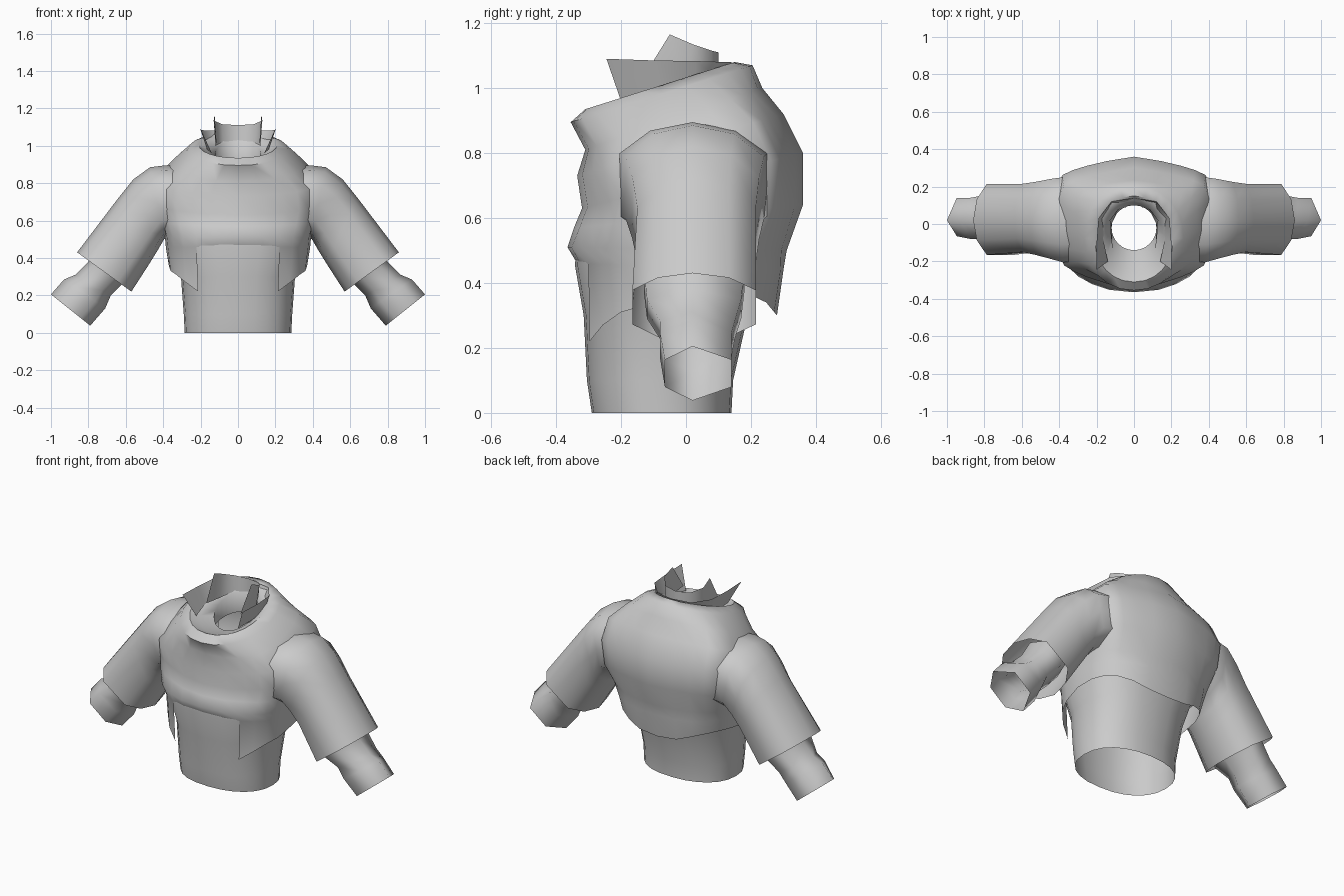
import bpy, bmesh, math
from mathutils import Vector

if "Cube" in bpy.data.objects:
    bpy.data.objects.remove(bpy.data.objects["Cube"])

cloth = bpy.data.materials.new("grey cloth")
cloth.diffuse_color = (0.6, 0.6, 0.6, 1)
cloth.use_nodes = True
cloth.node_tree.nodes["Principled BSDF"].inputs["Base Color"].default_value = cloth.diffuse_color


def finish(name, rows, closed=True, skip=None, angle=60, flip=False):
    """Skin rows of points into a smooth open surface."""
    bm = bmesh.new()
    grid = [[bm.verts.new(p) for p in row] for row in rows]
    n = len(rows[0])
    for i in range(len(rows) - 1):
        for j in range(n if closed else n - 1):
            if skip and skip(i, j):
                continue
            k = (j + 1) % n
            bm.faces.new((grid[i][j], grid[i][k], grid[i + 1][k], grid[i + 1][j]))
    bmesh.ops.delete(bm, geom=[v for v in bm.verts if not v.link_faces], context='VERTS')
    if flip:
        bmesh.ops.reverse_faces(bm, faces=bm.faces[:])
    me = bpy.data.meshes.new(name)
    bm.to_mesh(me)
    bm.free()
    ob = bpy.data.objects.new(name, me)
    me.materials.append(cloth)
    bpy.context.collection.objects.link(ob)
    bpy.ops.object.select_all(action='DESELECT')
    ob.select_set(True)
    bpy.context.view_layer.objects.active = ob
    bpy.ops.object.shade_smooth_by_angle(angle=math.radians(angle))
    return ob


N = 24
# Chest and back flatten out towards the shoulders (depth at each 15 degrees)
CHEST = [1, 0.95, 0.85, 0.75, 0.64, 0.38, 0]
BACK = [1, 0.93, 0.86, 0.79, 0.71, 0.42, 0]


def ring(hw, yf, zf, yb, zb, e=0.8, wedge=0.0):
    """Tilted rounded ring; column 0 is the front centre."""
    pts = []
    for j in range(N):
        a = 2 * math.pi * j / N
        s, c = math.sin(a), -math.cos(a)
        x = hw * math.copysign(abs(s) ** e, s)
        d = math.copysign(abs(c) ** e, c)
        m = min(j, N - j)
        w = -CHEST[m] if m <= 6 else BACK[12 - m]
        d += (w - d) * wedge
        t = (1 + d) / 2
        pts.append(Vector((x, yf + (yb - yf) * t, zf + (zb - zf) * t)))
    return pts


# Jacket body, from inside the neck over the collar rim down to the hem
body = [
    ring(0.13, -0.15, 0.80, 0.11, 0.90, 1),
    ring(0.12, -0.14, 0.89, 0.10, 1.03, 1),
    ring(0.165, -0.25, 0.91, 0.125, 1.05, 1),
    ring(0.21, -0.31, 0.935, 0.15, 1.08, 0.95),
    ring(0.265, -0.355, 0.895, 0.205, 1.07, 0.95),
    ring(0.34, -0.31, 0.81, 0.235, 1.00, 0.8, 0.5),
    ring(0.42, -0.335, 0.73, 0.30, 0.92, 0.8, 1),
    ring(0.43, -0.32, 0.63, 0.36, 0.80, 0.8, 1),
    ring(0.41, -0.345, 0.57, 0.36, 0.64, 0.8, 1),
    ring(0.39, -0.365, 0.51, 0.31, 0.50, 0.8, 0.5),
    ring(0.385, -0.335, 0.46, 0.30, 0.44),
]
# Hem height by column: front panel tip, side, back
hem = ring(0.37, -0.33, 0, 0.28, 0)
heights = [0.22, 0.22, 0.22, 0.27, 0.31, 0.33, 0.36, 0.37, 0.37, 0.36, 0.34, 0.31, 0.30]
for j, p in enumerate(hem):
    p.z = heights[min(j, N - j)]
body.append(hem)
finish("jacket_body", body, flip=True,
       skip=lambda i, j: i == 10 and (j < 2 or j >= N - 2))

# Undershirt, open at the waist, meeting the jacket under the chest
finish("undershirt", [
    ring(0.36, -0.335, 0.53, 0.25, 0.53),
    ring(0.345, -0.342, 0.455, 0.23, 0.45, 0.8),
    ring(0.305, -0.315, 0.30, 0.19, 0.30, 0.85),
    ring(0.29, -0.305, 0.10, 0.145, 0.10, 0.88),
    ring(0.285, -0.29, 0.0, 0.14, 0.0, 0.88),
], flip=True)


def sleeve_ring(xt, zt, xb, zb, yf, yb, k, n):
    """Ring between an upper and a lower point of the arm outline."""
    top, bot = Vector((xt, 0.02, zt)), Vector((xb, 0.02, zb))
    pts = []
    for j in range(n):
        a = 2 * math.pi * j / n
        p = bot.lerp(top, (1 + math.cos(a)) / 2)
        s = math.sin(a)
        w = math.copysign(min(1, abs(s) / k), s)
        p.y = 0.02 + (w * (yb - 0.02) if w > 0 else -w * (yf - 0.02))
        pts.append(p)
    return pts


# Wide upper sleeves and narrow lower sleeves
upper = [
    (0.30, 0.89, 0.30, 0.54, -0.20, 0.24),
    (0.39, 0.895, 0.35, 0.51, -0.205, 0.25),
    (0.47, 0.885, 0.395, 0.50, -0.185, 0.24),
    (0.56, 0.82, 0.43, 0.44, -0.165, 0.225),
    (0.64, 0.72, 0.47, 0.375, -0.15, 0.215),
    (0.86, 0.43, 0.57, 0.22, -0.165, 0.215),
]
lower = [
    (0.74, 0.48, 0.55, 0.34, -0.13, 0.18),
    (0.80, 0.38, 0.62, 0.26, -0.12, 0.17),
    (0.87, 0.31, 0.68, 0.20, -0.08, 0.15),
    (0.93, 0.285, 0.71, 0.13, -0.08, 0.14),
    (1.00, 0.205, 0.79, 0.038, -0.065, 0.14),
]
for side, sx in (("right", 1), ("left", -1)):
    for part, spec, n in (("upper", upper, 12), ("lower", lower, 6)):
        rows = [sleeve_ring(*r, 0.866, n) for r in spec]
        for row in rows:
            for p in row:
                p.x *= sx
        finish(f"{side}_{part}_sleeve", rows, flip=sx < 0, angle=75)


def mirrored(half):
    """Mirror a half strip that ends at the back centre."""
    return half + [(-x, y, z) for x, y, z in reversed(half[:-1])]


# Open standing collars
finish("outer_collar", [
    mirrored([(0.20, -0.245, 1.09), (0.20, -0.10, 1.085), (0.19, 0.03, 1.083),
              (0.12, 0.12, 1.08), (0, 0.14, 1.08)]),
    mirrored([(0.14, -0.20, 0.96), (0.165, -0.08, 0.98), (0.16, 0.03, 1.0),
              (0.10, 0.10, 1.03), (0, 0.13, 1.04)]),
], closed=False, flip=True)
finish("inner_collar", [
    mirrored([(0.125, -0.05, 1.165), (0.13, 0.02, 1.135), (0.085, 0.08, 1.115),
              (0, 0.10, 1.11)]),
    mirrored([(0.115, -0.14, 1.02), (0.12, 0.0, 1.0), (0.08, 0.08, 1.02),
              (0, 0.10, 1.03)]),
], closed=False, flip=True)
